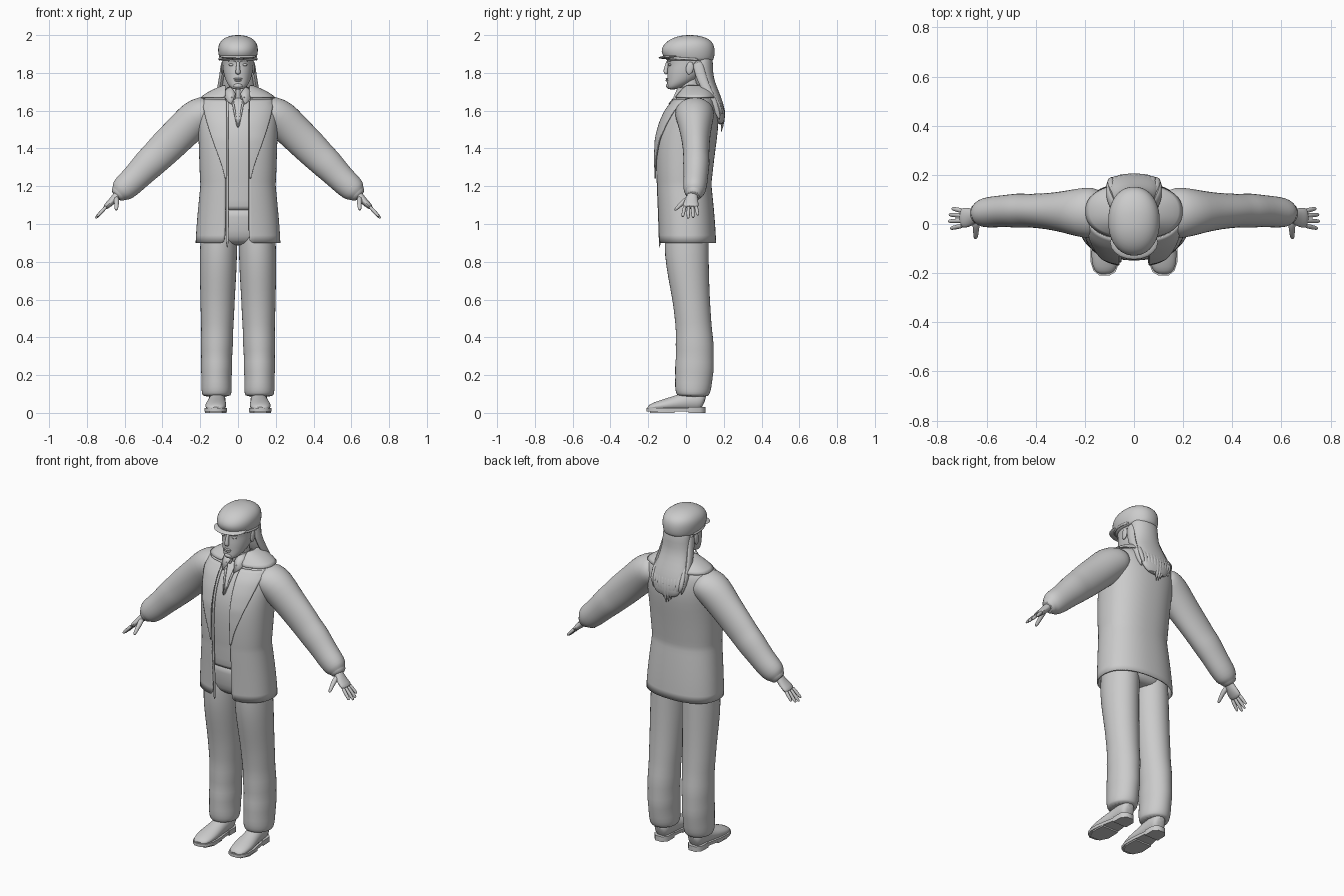
import bpy, bmesh, math, random
from mathutils import Vector, Matrix
random.seed(4)


def finish(name, bm, mirror=False, sub=1, thick=0, offset=-1):
    bmesh.ops.recalc_face_normals(bm, faces=bm.faces)
    me = bpy.data.meshes.new(name)
    bm.to_mesh(me)
    bm.free()
    ob = bpy.data.objects.new(name, me)
    bpy.context.collection.objects.link(ob)
    if mirror:
        ob.modifiers.new("Mirror", 'MIRROR')
    if sub:
        s = ob.modifiers.new("Subdivision", 'SUBSURF')
        s.levels = s.render_levels = sub
    if thick:
        s = ob.modifiers.new("Solidify", 'SOLIDIFY')
        s.thickness, s.offset = thick, offset
    bpy.ops.object.select_all(action='DESELECT')
    ob.select_set(True)
    bpy.context.view_layer.objects.active = ob
    bpy.ops.object.shade_smooth_by_angle(angle=math.radians(50))
    return ob


def skin(name, rings, closed=True, caps=True, **kw):
    """Bridge rows of points into a surface."""
    bm = bmesh.new()
    rows = [[bm.verts.new(p) for p in r] for r in rings]
    n = len(rows[0])
    for a, b in zip(rows, rows[1:]):
        for i in range(n if closed else n - 1):
            j = (i + 1) % n
            bm.faces.new((a[i], a[j], b[j], b[i]))
    if closed and caps:
        bm.faces.new(rows[0])
        bm.faces.new(rows[-1])
    return finish(name, bm, **kw)


def tube(name, pts, side=(0, 1, 0), seg=14, **kw):
    """Loft along a path; each point is (x, y, z, radius along side, other radius)."""
    P = [Vector(p[:3]) for p in pts]
    rings = []
    for i, p in enumerate(pts):
        d = (P[min(i + 1, len(P) - 1)] - P[max(i - 1, 0)]).normalized()
        s = Vector(side)
        s = (s - d * s.dot(d)).normalized()
        u = d.cross(s)
        rings.append([P[i] + s * p[3] * math.cos(a) + u * p[4] * math.sin(a)
                      for a in (2 * math.pi * k / seg for k in range(seg))])
    return skin(name, rings, **kw)


def spow(v, e):
    return math.copysign(abs(v) ** e, v)


def body(name, rings, gap=None, n=2.3, seg=36, **kw):
    """Stacked rounded sections (z, half width, front y, back y), with optional front gap."""
    out = []
    for z, rx, yf, yb in rings:
        t0, t1 = 0, 2 * math.pi
        if gap:
            t0 = math.asin(min(1, gap[1] / rx) ** (n / 2))
            t1 -= math.asin(min(1, gap[0] / rx) ** (n / 2))
        cy, ry = (yf + yb) / 2, (yb - yf) / 2
        out.append([(rx * spow(math.sin(t), 2 / n), cy - ry * spow(math.cos(t), 2 / n), z)
                    for t in (t0 + (t1 - t0) * k / (seg - 1 if gap else seg) for k in range(seg))])
    return skin(name, out, closed=not gap, **kw)


def blob(name, loc, size, rot=0, **kw):
    bm = bmesh.new()
    m = Matrix.Translation(loc) @ Matrix.Rotation(rot, 4, 'X') @ Matrix.Diagonal((*size, 1))
    bmesh.ops.create_uvsphere(bm, u_segments=20, v_segments=12, radius=1, matrix=m)
    return finish(name, bm, sub=0, **kw)


def lerp_rows(rows, z):
    for a, b in zip(rows, rows[1:]):
        if a[0] <= z <= b[0]:
            t = (z - a[0]) / (b[0] - a[0])
            return [u + (v - u) * t for u, v in zip(a, b)]
    return rows[-1]


# Trousers
tube("trouser_leg", [(.113, .035, .085, .083, .074), (.113, .035, .1, .088, .078),
     (.113, .037, .125, .098, .083), (.114, .042, .19, .1, .08), (.113, .045, .24, .106, .086),
     (.113, .047, .3, .1, .082), (.112, .046, .36, .104, .088), (.11, .042, .44, .096, .085),
     (.109, .036, .51, .098, .09), (.108, .028, .6, .1, .092), (.106, .014, .72, .11, .098),
     (.104, .003, .84, .119, .101), (.1, .003, .95, .118, .098), (.1, .003, 1.03, .11, .09)],
     seg=18, mirror=True)
body("trouser_seat", [(.885, .12, -.06, .09), (.91, .18, -.1, .115), (.96, .196, -.115, .125),
                      (1.04, .195, -.12, .128), (1.1, .19, -.125, .125)])

# Coat shell, open at the front
coat = [(.9, .225, -.146, .16), (.98, .221, -.148, .156), (1.08, .212, -.152, .148),
        (1.18, .202, -.157, .138), (1.21, .199, -.157, .134), (1.24, .202, -.16, .138),
        (1.35, .206, -.164, .15), (1.45, .209, -.16, .164), (1.53, .213, -.14, .173),
        (1.6, .215, -.108, .168), (1.65, .205, -.07, .155), (1.68, .165, -.035, .14),
        (1.705, .09, -.01, .115)]
body("coat", coat, gap=(.068, .058), seg=44, thick=.008)


def front_y(x, z):
    _, rx, yf, yb = lerp_rows(coat, z)
    f = max(0, 1 - min(1, abs(x) / rx) ** 2.3) ** (1 / 2.3)
    return (yf + yb) / 2 - (yb - yf) / 2 * f


# Coat lapels, collar and zip tape
edge = [(1.24, .068), (1.31, .085), (1.42, .125), (1.5, .153), (1.58, .176), (1.66, .19)]
for s, label in ((1, "left"), (-1, "right")):
    rows = []
    for k in range(15):
        z = 1.24 + .03 * k
        w = lerp_rows(edge, z)[1]
        xs = [.06 + (w - .06) * i / 7 for i in range(8)]
        rows.append([(s * x, front_y(x, z) - .007, z) for x in xs])
    skin("coat_lapel_" + label, rows, closed=False, thick=.006, offset=0)
body("coat_collar", [(1.732, .074, -.01, .105), (1.728, .092, -.018, .12),
                     (1.695, .165, -.04, .15), (1.668, .197, -.06, .163)],
     gap=(.066, .06), thick=.006, offset=0)
tube("zip_tape", [(-.057, front_y(.057, max(.9, z)) + .004, z, .005, .008)
                  for z in (.87, .95, 1.1, 1.25, 1.4, 1.5, 1.57, 1.63, 1.67)], seg=6)

# Waistcoat and shirt under the coat
body("waistcoat", [(1.072, .192, -.137, .13)] +
     [(z, rx - .016, yf + .014, yb - .014) for z, rx, yf, yb in coat[2:-1]])
body("shirt_collar_band", [(1.66, .07, -.05, .1), (1.7, .058, -.035, .09), (1.725, .056, -.03, .088)],
     gap=(.012, .012), thick=.005)
skin("shirt_collar_flap", [[(.012, -.05, 1.69), (.035, -.094, 1.635)],
                           [(.035, -.045, 1.722), (.055, -.075, 1.65)],
                           [(.056, .01, 1.725), (.085, -.02, 1.69)]],
     closed=False, mirror=True, sub=0, thick=.005)
skin("shirt_placket", [[(.0, front_y(0, 1.51) + .01, 1.51), (.007, front_y(0, 1.52) + .01, 1.52)],
                       [(.014, front_y(0, 1.6) + .01, 1.6), (.024, front_y(0, 1.6) + .01, 1.6)],
                       [(.026, -.06, 1.67), (.036, -.06, 1.67)]],
     closed=False, mirror=True, sub=0, thick=.006, offset=0)

# Sleeves
tube("sleeve", [(.12, .045, 1.6, .09, .07), (.175, .045, 1.592, .108, .093), (.225, .047, 1.56, .1, .102),
     (.28, .05, 1.505, .086, .097), (.345, .052, 1.442, .075, .095), (.4, .054, 1.388, .071, .092),
     (.435, .054, 1.352, .069, .087), (.47, .055, 1.32, .072, .086), (.52, .053, 1.268, .066, .077),
     (.565, .05, 1.222, .065, .073), (.605, .046, 1.187, .062, .07), (.625, .042, 1.167, .052, .058),
     (.63, .042, 1.162, .043, .045), (.648, .038, 1.145, .04, .042)], seg=18, mirror=True)

# Hands
tube("palm", [(.62, .036, 1.172, .028, .024), (.645, .034, 1.147, .028, .022), (.665, .028, 1.122, .038, .02),
              (.69, .025, 1.1, .043, .017), (.705, .024, 1.085, .04, .014)], mirror=True)
for i, (y0, y1, l) in enumerate([(-.006, -.018, .048), (.014, .011, .056), (.034, .038, .053), (.053, .063, .042)]):
    x, z = .695, 1.095
    tube("finger_%d" % (i + 1), [(x + l * 1.08 * t, y0 + (y1 - y0) * t, z - l * 1.17 * t, r, r)
         for t, r in ((0, .0105), (.35, .0105), (.7, .0095), (.93, .008), (1, .004))],
         seg=8, mirror=True)
tube("thumb", [(.645, .02, 1.142, .016, .016), (.642, -.01, 1.12, .016, .015), (.643, -.032, 1.1, .012, .012),
               (.644, -.05, 1.082, .011, .01), (.645, -.06, 1.071, .006, .005)], side=(1, 0, 0), seg=8, mirror=True)

# Shoes: upper, sole and heel
tube("shoe_upper", [(.118, -.203, .022, .022, .008), (.119, -.19, .028, .045, .018), (.119, -.15, .035, .056, .028),
     (.117, -.1, .042, .058, .036), (.113, -.04, .052, .05, .045), (.11, .01, .062, .046, .055),
     (.11, .06, .068, .046, .06), (.11, .088, .068, .04, .052), (.11, .1, .062, .022, .03)],
     side=(1, 0, 0), mirror=True)
tube("shoe_ankle", [(.11, .04, .05, .055, .045), (.11, .042, .1, .055, .045), (.11, .042, .15, .055, .046)], mirror=True)


def slab(name, outline, z0, z1):
    skin(name, [[(x, y, z) for x, y in outline] for z in (z0, z1)], sub=0, mirror=True)


slab("shoe_sole", [(.09, .1), (.068, .07), (.068, 0), (.058, -.08), (.058, -.15), (.075, -.195), (.1, -.21),
                   (.14, -.21), (.165, -.19), (.178, -.15), (.177, -.1), (.158, 0), (.154, .07), (.13, .1)], .008, .026)
slab("shoe_heel", [(.09, .102), (.066, .075), (.066, .012), (.158, .012), (.156, .075), (.132, .102)], 0, .03)
slab("shoe_tread", [(.063, -.06), (.06, -.14), (.085, -.19), (.15, -.19), (.174, -.14), (.17, -.06)], 0, .012)

# Neck and head
tube("neck", [(0, .035, 1.62, .07, .065), (0, .025, 1.7, .056, .05), (0, .02, 1.76, .055, .05),
              (0, .02, 1.82, .05, .045)])
body("head", [(1.712, .022, -.094, -.05), (1.722, .04, -.1, -.02), (1.742, .056, -.1, .02), (1.765, .067, -.099, .06),
              (1.8, .077, -.1, .1), (1.83, .081, -.097, .118), (1.85, .082, -.096, .124), (1.866, .083, -.102, .127),
              (1.89, .083, -.1, .127), (1.93, .076, -.085, .12), (1.96, .05, -.05, .08)], n=2.1)
tube("nose", [(0, -.094, 1.865, .009, .008), (0, -.101, 1.84, .009, .011), (0, -.107, 1.815, .012, .013),
              (0, -.108, 1.803, .016, .013), (0, -.1, 1.793, .011, .007)], side=(1, 0, 0), seg=10)
blob("upper_lip", (0, -.1, 1.769), (.023, .008, .005))
blob("lower_lip", (0, -.099, 1.76), (.02, .009, .006))
blob("chin", (0, -.09, 1.732), (.024, .016, .014))
blob("eye", (.034, -.084, 1.843), (.015, .009, .007), mirror=True)
tube("brow", [(.012, -.101, 1.859, .004, .004), (.032, -.096, 1.864, .006, .005), (.056, -.079, 1.859, .004, .003)],
     side=(0, 0, 1), seg=8, mirror=True)
blob("ear", (.083, .02, 1.825), (.008, .02, .034), -.15, mirror=True)

# Flat cap with a short peak
body("cap", [(1.862, .088, -.09, .135), (1.868, .095, -.105, .145), (1.89, .102, -.122, .151),
             (1.915, .106, -.132, .153), (1.94, .105, -.125, .15), (1.963, .096, -.106, .14),
             (1.983, .076, -.075, .115), (1.996, .045, -.035, .075), (2.0, .015, .0, .04)], n=2.15)
blob("cap_peak", (0, -.075, 1.887), (.097, .07, .011), .1)
tube("cap_band", [(.1 * math.sin(a), .015 + .133 * -math.cos(a), 1.874 + .008 * math.cos(a), .007, .005)
                  for a in (i * math.pi / 16 for i in range(-10, 11))], side=(0, 0, 1), seg=8)

# Long hair: main mass, side locks and ragged tips
tube("hair", [(0, .08, 1.92, .075, .05), (0, .085, 1.86, .086, .06), (0, .088, 1.79, .086, .056),
              (0, .108, 1.73, .092, .05), (0, .145, 1.67, .103, .04), (0, .172, 1.61, .104, .034),
              (0, .182, 1.56, .088, .026), (0, .184, 1.525, .06, .014)], side=(1, 0, 0), seg=20)
tube("hair_side_lock", [(.076, .06, 1.87, .03, .014), (.083, .072, 1.8, .03, .014), (.095, .1, 1.73, .026, .015),
                        (.106, .135, 1.67, .022, .013), (.104, .165, 1.6, .016, .009), (.092, .177, 1.55, .004, .003)],
     seg=10, mirror=True)
for i in range(11):
    u = (i - 5) / 5
    x, zt = u * .092, 1.475 + .075 * abs(u) + random.uniform(0, .025)
    dy = -.016 * u * u
    tube("hair_strand_%d" % (i + 1), [(x * .85, .123 + dy * 1.5, 1.74, .012, .012), (x, .178 + dy, 1.66, .017, .013),
         (x * 1.02, .199 + dy, 1.6, .017, .012), (x * .93, .197 + dy, (1.6 + zt) / 2, .012, .009),
         (x * .8, .186 + dy * .4, zt, .002, .002)], side=(1, 0, 0), seg=8)
